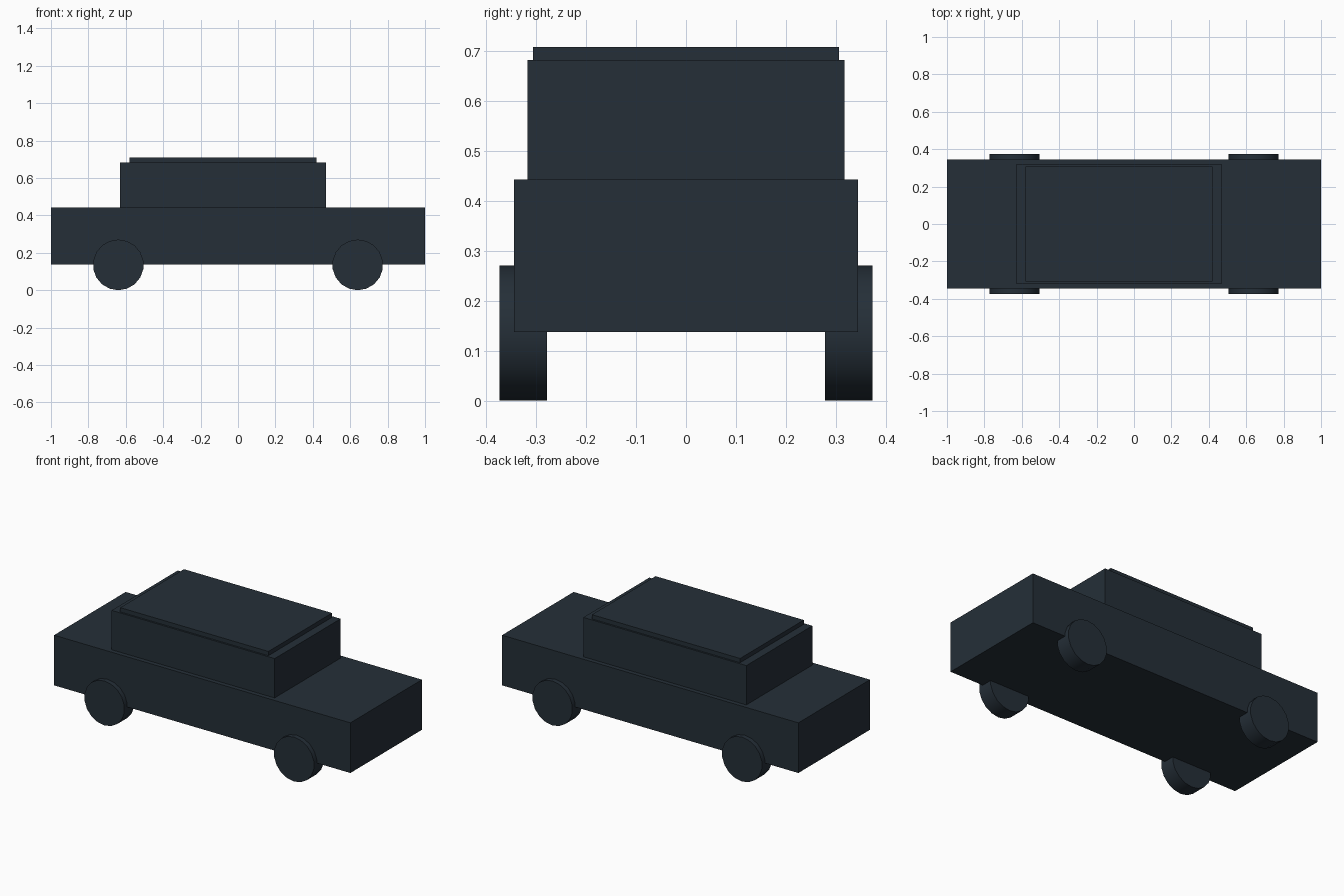
import bpy
import math

if "Cube" in bpy.data.objects:
    bpy.data.objects.remove(bpy.data.objects["Cube"])

paint = bpy.data.materials.new("dark slate")
paint.diffuse_color = (0.018, 0.028, 0.039, 1)
paint.use_nodes = True
paint.node_tree.nodes["Principled BSDF"].inputs["Base Color"].default_value = paint.diffuse_color


def box(name, x0, x1, half_y, z0, z1):
    bpy.ops.mesh.primitive_cube_add(size=1, location=((x0 + x1) / 2, 0, (z0 + z1) / 2))
    ob = bpy.context.object
    ob.name = name
    ob.scale = (x1 - x0, 2 * half_y, z1 - z0)
    bpy.ops.object.transform_apply(location=False, rotation=False, scale=True)
    ob.data.materials.append(paint)


def wheel(name, x, y):
    bpy.ops.mesh.primitive_cylinder_add(vertices=18, radius=0.1355, depth=0.095,
                                        location=(x, y, 0.1355),
                                        rotation=(math.pi / 2, 0, 0))
    ob = bpy.context.object
    ob.name = name
    ob.data.materials.append(paint)
    bpy.ops.object.shade_smooth_by_angle(angle=math.radians(35))


# Body, cabin and roof panel
box("lower_body", -1.0, 1.0, 0.345, 0.137, 0.443)
box("cabin", -0.63, 0.47, 0.318, 0.443, 0.683)
box("roof_panel", -0.58, 0.42, 0.307, 0.683, 0.709)

# Four wheels, partly sunk into the body
for end, x in (("rear", -0.64), ("front", 0.64)):
    for side, y in (("right", -0.3265), ("left", 0.3265)):
        wheel(f"{end}_{side}_wheel", x, y)
